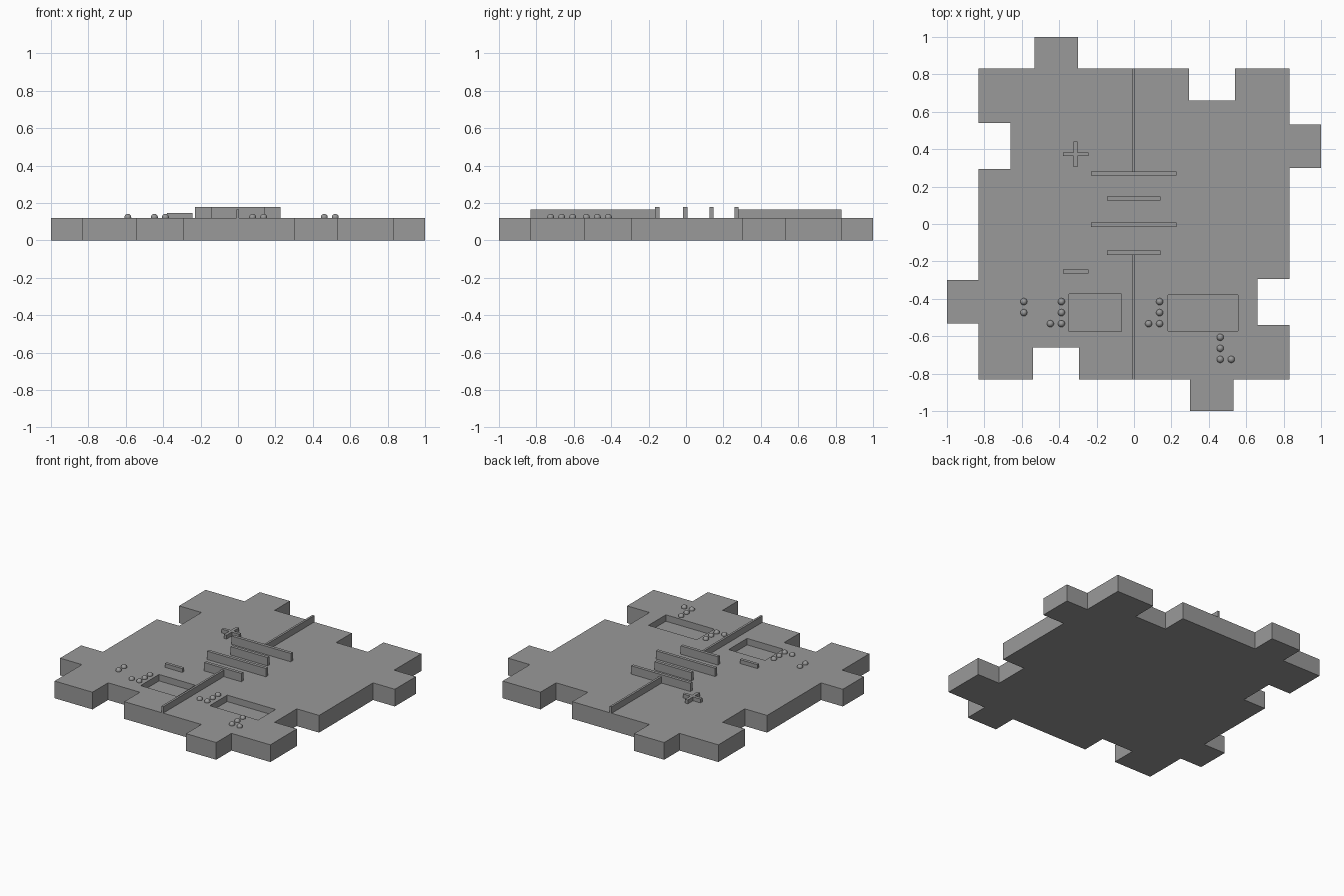
import bpy, bmesh
from mathutils import Vector, Matrix

cube = bpy.data.objects.get("Cube")
if cube:
    bpy.data.objects.remove(cube, do_unlink=True)

grey = bpy.data.materials.new("grey plastic")
grey.use_nodes = True
COLOUR = (0.32, 0.32, 0.32, 1)
grey.diffuse_color = COLOUR
grey.node_tree.nodes["Principled BSDF"].inputs["Base Color"].default_value = COLOUR

TOP = 0.12
SINK = 0.005  # raised parts are set slightly into the tile


def finish(name, bm):
    bmesh.ops.recalc_face_normals(bm, faces=bm.faces)
    mesh = bpy.data.meshes.new(name)
    bm.to_mesh(mesh)
    bm.free()
    mesh.materials.append(grey)
    ob = bpy.data.objects.new(name, mesh)
    bpy.context.collection.objects.link(ob)
    return ob


def box(name, x0, x1, y0, y1, z0, z1):
    bm = bmesh.new()
    size = Vector((x1 - x0, y1 - y0, z1 - z0))
    middle = Vector((x0 + x1, y0 + y1, z0 + z1)) / 2
    bmesh.ops.create_cube(bm, size=1, matrix=Matrix.Translation(middle) @ Matrix.Diagonal(size).to_4x4())
    return finish(name, bm)


def prism(name, outline, height):
    bm = bmesh.new()
    base = bm.faces.new([bm.verts.new((x, y, 0)) for x, y in outline])
    grown = bmesh.ops.extrude_face_region(bm, geom=[base], use_keep_orig=True)["geom"]
    bmesh.ops.translate(bm, vec=(0, 0, height), verts=[v for v in grown if isinstance(v, bmesh.types.BMVert)])
    return finish(name, bm)


# Interlocking tile: one side with a socket and a tab, turned four times
E = 0.832
side = [(-E, -E), (-0.54, -E), (-0.54, -0.66), (-0.295, -0.66), (-0.295, -E),
        (0.3, -E), (0.3, -1), (0.532, -1), (0.532, -E)]
outline = []
for turn in range(4):
    outline += side
    side = [(-y, x) for x, y in side]
tile = prism("puzzle_tile", outline, TOP)

# Rectangular pockets cut in the top
pockets = {"left_pocket": (0.182, 0.555, -0.571, -0.379),
           "right_pocket": (-0.348, -0.068, -0.576, -0.373)}
for name, rect in pockets.items():
    cutter = box(name + "_cutter", *rect, TOP - 0.045, TOP + 0.1)
    cutter.hide_render = True
    cut = tile.modifiers.new(name, 'BOOLEAN')
    cut.operation = 'DIFFERENCE'
    cut.solver = 'EXACT'
    cut.object = cutter
bpy.context.view_layer.update()
cut_mesh = bpy.data.meshes.new_from_object(tile.evaluated_get(bpy.context.evaluated_depsgraph_get()))
tile.modifiers.clear()
tile.data = cut_mesh
for name in pockets:
    bpy.data.objects.remove(bpy.data.objects[name + "_cutter"], do_unlink=True)

# Battery plates, alternating long and short
for i, (half, y) in enumerate([(0.228, 0.27), (0.143, 0.136), (0.228, -0.004), (0.143, -0.154)]):
    box(f"battery_plate_{i + 1}", -half - 0.002, half - 0.002, y - 0.011, y + 0.011, TOP - SINK, 0.178)

# Wires from the plates to the front and back edges
box("front_wire", -0.009, 0.006, -E, -0.16, TOP - SINK, 0.165)
box("back_wire", -0.009, 0.006, 0.275, E, TOP - SINK, 0.165)

# Plus and minus signs
A, B, T = 0.0675, 0.0105, 0.147
cx, cy = -0.312, 0.373
plus = [(-A, -B), (-B, -B), (-B, -A), (B, -A), (B, -B), (A, -B),
        (A, B), (B, B), (B, A), (-B, A), (-B, B), (-A, B)]
sign = prism("plus_sign", plus, T - TOP + SINK)
sign.location = (cx, cy, TOP - SINK)
box("minus_sign", cx - A, cx + A, -0.254 - B, -0.254 + B, TOP - SINK, T)

# Raised dot clusters on a common spacing: start point and cell steps
STEP = 0.059
hook = [(0, 0), (0, -1), (0, -2), (-1, -2)]
clusters = [(-0.589, -0.415, hook[:2]), (-0.388, -0.415, hook), (0.137, -0.415, hook),
            (0.461, -0.606, hook[:3] + [(1, -2)])]
for n, (x, y, cells) in enumerate(clusters):
    bm = bmesh.new()
    for i, j in cells:
        spot = Matrix.Translation((x + i * STEP, y + j * STEP, TOP + 0.003))
        bmesh.ops.create_uvsphere(bm, u_segments=24, v_segments=12, radius=0.0185, matrix=spot)
    for face in bm.faces:
        face.smooth = True
    finish(f"dot_cluster_{n + 1}", bm)
